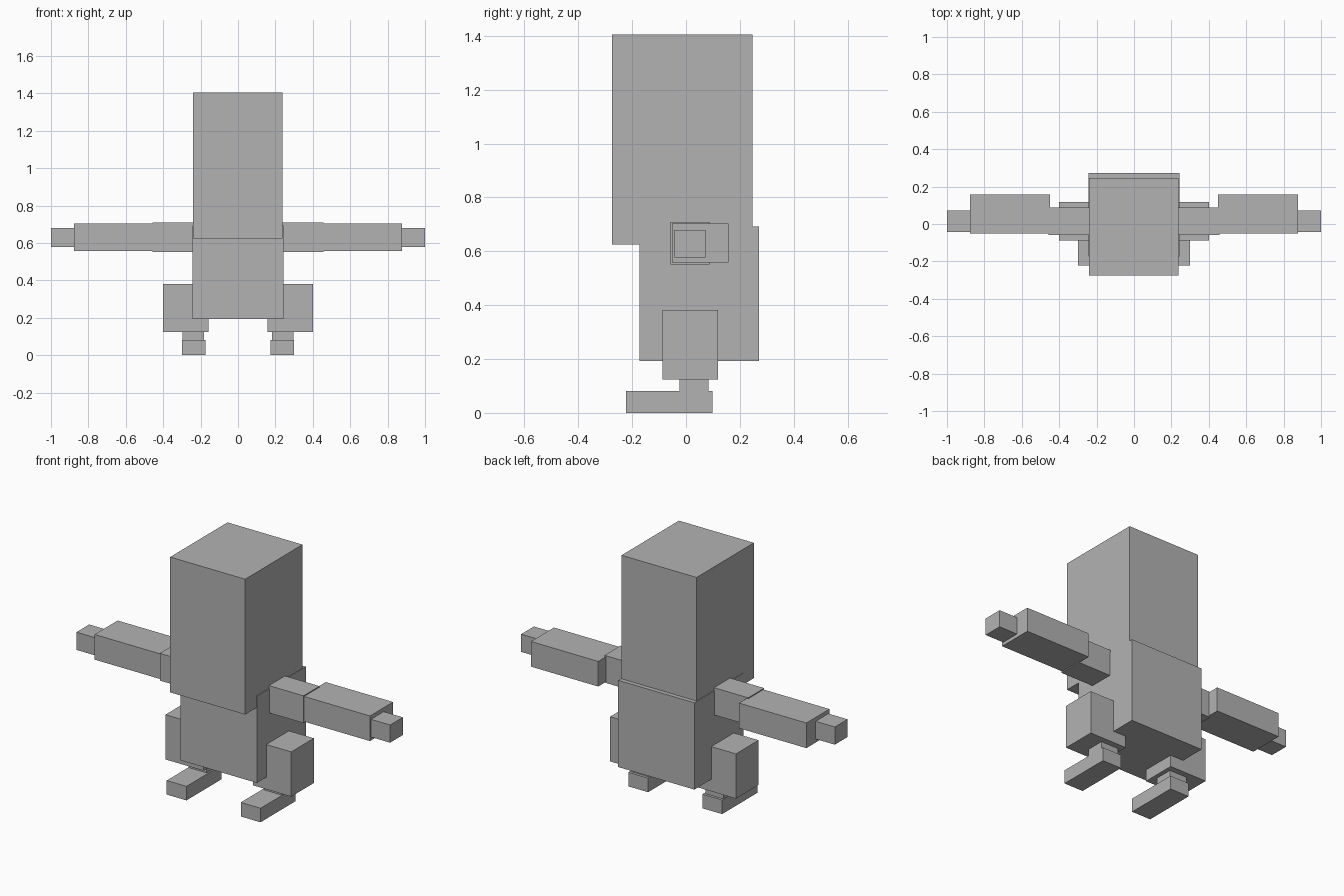
import bpy

# Remove only the default cube
if "Cube" in bpy.data.objects:
    bpy.data.objects.remove(bpy.data.objects["Cube"], do_unlink=True)

# Single plain grey material
grey = bpy.data.materials.new("plain_grey")
grey.use_nodes = True
COLOUR = (0.45, 0.45, 0.45, 1.0)
grey.diffuse_color = COLOUR
grey.node_tree.nodes["Principled BSDF"].inputs["Base Color"].default_value = COLOUR


def box(name, x, y, z):
    """Flat-shaded box spanning the given (min, max) range on each axis."""
    centre = [(a + b) / 2 for a, b in (x, y, z)]
    size = [b - a for a, b in (x, y, z)]
    bpy.ops.mesh.primitive_cube_add(size=1, location=centre)
    obj = bpy.context.object
    obj.name = obj.data.name = name
    obj.scale = size
    bpy.ops.object.transform_apply(location=False, rotation=False, scale=True)
    obj.data.materials.append(grey)
    return obj


# Head and torso; the torso is a touch wider and rises inside the head
box("head", (-0.24, 0.238), (-0.275, 0.247), (0.625, 1.405))
box("torso", (-0.244, 0.242), (-0.173, 0.272), (0.193, 0.693))

# Limb parts given for the left (+x) side, then repeated on the right
LIMBS = {
    "upper_arm": ((0.20, 0.458), (-0.058, 0.088), (0.552, 0.709)),
    "forearm": ((0.449, 0.878), (-0.052, 0.158), (0.558, 0.703)),
    "hand": ((0.87, 1.0), (-0.043, 0.073), (0.578, 0.68)),
    "thigh": ((0.157, 0.401), (-0.088, 0.118), (0.124, 0.382)),
    "shin": ((0.182, 0.297), (-0.025, 0.083), (0.07, 0.20)),
    "foot": ((0.173, 0.299), (-0.222, 0.098), (0.0, 0.081)),
}
for part, (x, y, z) in LIMBS.items():
    box("left_" + part, x, y, z)
    box("right_" + part, (-x[1], -x[0]), y, z)
